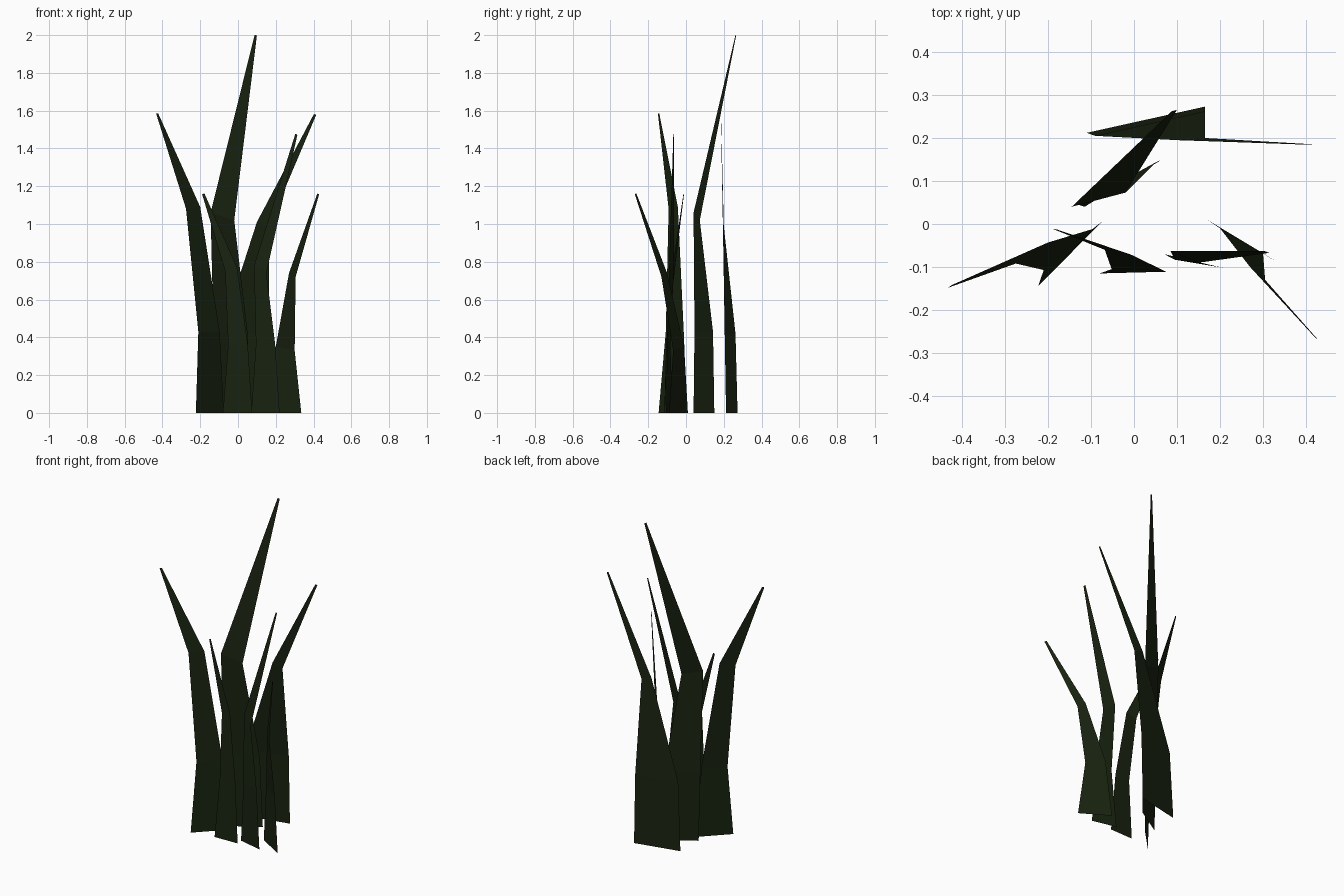
import bpy
import bmesh
from mathutils import Vector

# Dark green leaf material
green = bpy.data.materials.new("dark_green")
green.diffuse_color = (0.009, 0.016, 0.005, 1)


def blade(name, left, right, tip, tip_width=0.013):
    """Flat leaf strip: edges listed base, lower bend, upper bend; then a narrow tip."""
    left = [Vector(p) for p in left]
    right = [Vector(p) for p in right]
    tip = Vector(tip)
    half = (right[-1] - left[-1]).normalized() * tip_width / 2
    left.append(tip - half)
    right.append(tip + half)
    bm = bmesh.new()
    rows = [(bm.verts.new(a), bm.verts.new(b)) for a, b in zip(left, right)]
    for (a, b), (c, d) in zip(rows, rows[1:]):
        bm.faces.new((a, b, d, c))
    mesh = bpy.data.meshes.new(name)
    bm.to_mesh(mesh)
    bm.free()
    mesh.materials.append(green)
    bpy.context.collection.objects.link(bpy.data.objects.new(name, mesh))


# Back pair: the tallest blade and the widest one
blade("tall_blade",
      [(-0.115, 0.04, 0), (-0.13, 0.045, 0.43), (-0.145, 0.04, 1.06)],
      [(0.065, 0.15, 0), (0.05, 0.143, 0.43), (-0.02, 0.073, 1.02)],
      (0.094, 0.264, 2.0))
blade("wide_back_blade",
      [(-0.11, 0.212, 0), (-0.09, 0.205, 0.42), (0.10, 0.195, 1.01)],
      [(0.165, 0.273, 0), (0.165, 0.262, 0.42), (0.165, 0.20, 0.99)],
      (0.408, 0.185, 1.58))

# Left outer blade
blade("left_blade",
      [(-0.223, -0.145, 0), (-0.21, -0.107, 0.43), (-0.275, -0.092, 1.08)],
      [(-0.075, 0.005, 0), (-0.097, -0.012, 0.43), (-0.20, -0.043, 1.09)],
      (-0.428, -0.145, 1.585))

# Front pair
blade("front_blade",
      [(-0.08, -0.115, 0), (-0.052, -0.105, 0.36), (-0.068, -0.06, 0.75)],
      [(0.075, -0.111, 0), (0.052, -0.10, 0.36), (-0.005, -0.072, 0.77)],
      (-0.184, -0.012, 1.16))
blade("slim_front_blade",
      [(0.07, -0.07, 0), (0.095, -0.083, 0.36), (0.085, -0.063, 0.78)],
      [(0.22, -0.105, 0), (0.197, -0.10, 0.36), (0.15, -0.09, 0.74)],
      (0.309, -0.065, 1.475))

# Right outer blade
blade("right_blade",
      [(0.17, 0.01, 0), (0.20, -0.01, 0.35), (0.27, -0.10, 0.74)],
      [(0.335, -0.09, 0), (0.30, -0.068, 0.33), (0.305, -0.13, 0.72)],
      (0.425, -0.267, 1.16))
